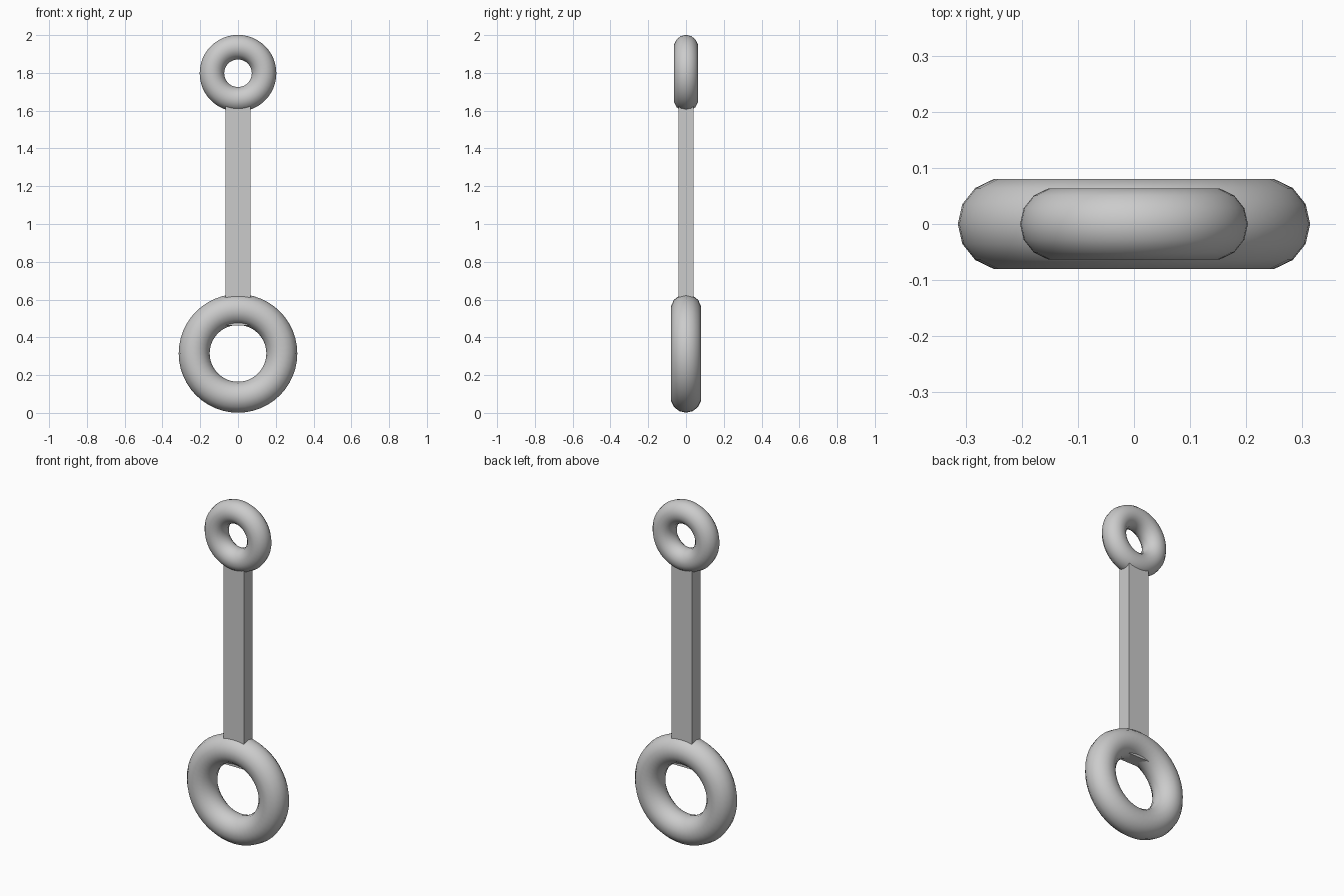
import bpy
import math

if "Cube" in bpy.data.objects:
    bpy.data.objects.remove(bpy.data.objects["Cube"])


def ring(name, z, major, minor):
    # Upright ring facing front, 14-sided tube
    bpy.ops.mesh.primitive_torus_add(
        major_segments=48, minor_segments=14,
        major_radius=major, minor_radius=minor,
        location=(0, 0, z), rotation=(math.pi / 2, 0, 0))
    ob = bpy.context.object
    ob.name = name
    bpy.ops.object.transform_apply(location=False, rotation=True, scale=False)
    bpy.ops.object.shade_smooth()
    return ob


def bar(name, width, depth, z0, z1):
    bpy.ops.mesh.primitive_cube_add(size=1, location=(0, 0, (z0 + z1) / 2))
    ob = bpy.context.object
    ob.name = name
    ob.scale = (width, depth, z1 - z0)
    bpy.ops.object.transform_apply(location=False, rotation=False, scale=True)
    return ob


# Large lower ring and small upper ring
ring("lower_ring", 0.315, 0.232, 0.082)
ring("upper_ring", 1.798, 0.138, 0.065)

# Flat shaft, poking slightly into the lower ring's hole
bar("shaft", 0.133, 0.08, 0.462, 1.70)
